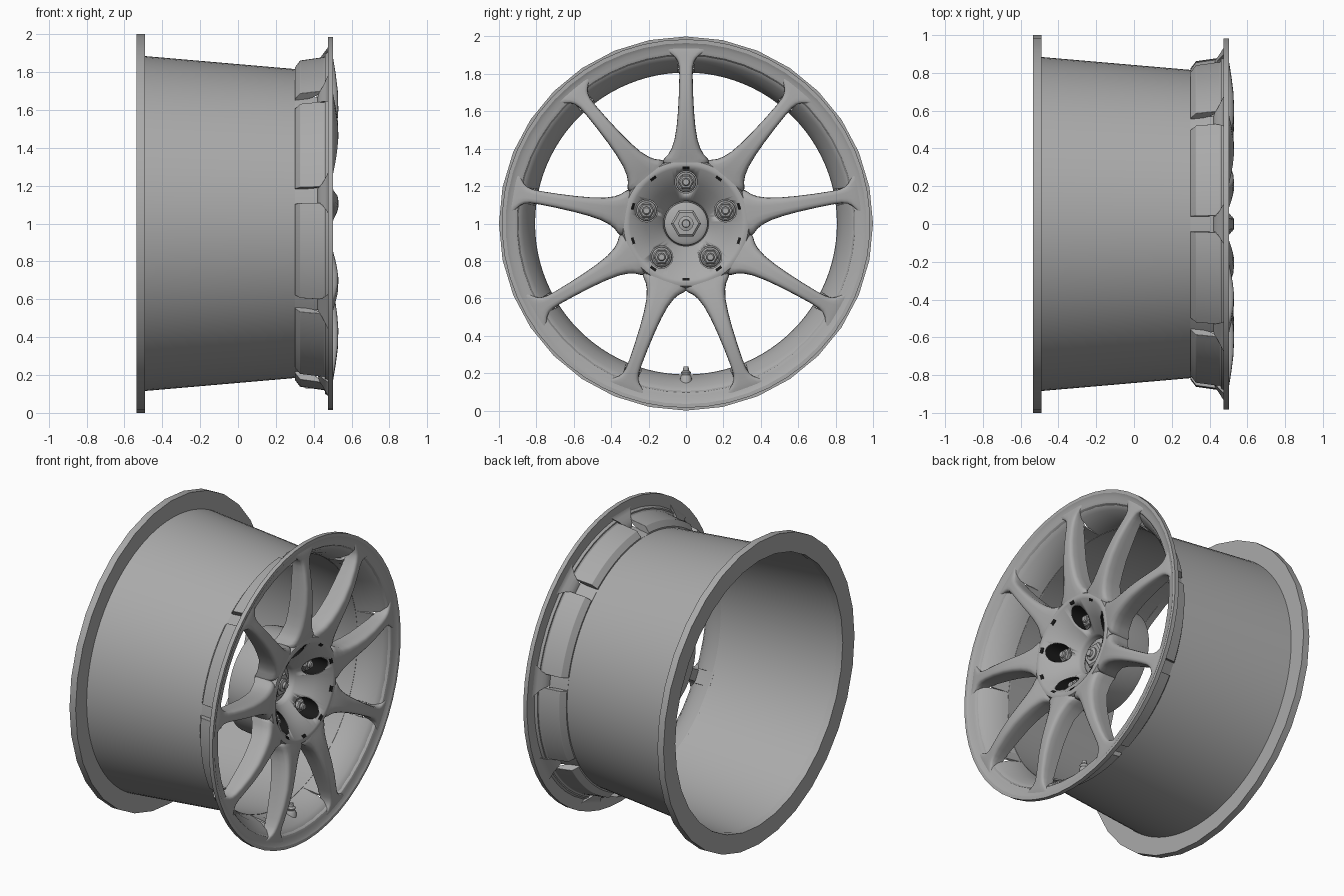
import bpy, bmesh
from math import sin, cos, pi, radians, hypot
from mathutils import Vector

if "Cube" in bpy.data.objects:
    bpy.data.objects.remove(bpy.data.objects["Cube"])


def material(name, v):
    m = bpy.data.materials.new(name)
    m.diffuse_color = (v, v, v, 1)
    m.use_nodes = True
    m.node_tree.nodes["Principled BSDF"].inputs["Base Color"].default_value = m.diffuse_color
    return m


black = material("dark", 0.01)
grey = material("grey_metal", 0.4)


def polar(x, r, a, t=0.0):
    # axle runs along x through z = 1; t is a sideways offset
    return Vector((x, r * cos(a) - t * sin(a), 1 + r * sin(a) + t * cos(a)))


def finish(name, bm, angle=35, mat=grey, bevel=0):
    bmesh.ops.remove_doubles(bm, verts=bm.verts, dist=1e-5)
    bmesh.ops.recalc_face_normals(bm, faces=bm.faces)
    me = bpy.data.meshes.new(name)
    bm.to_mesh(me)
    bm.free()
    ob = bpy.data.objects.new(name, me)
    bpy.context.collection.objects.link(ob)
    me.materials.append(mat)
    if bevel:
        m = ob.modifiers.new("bevel", 'BEVEL')
        m.width, m.segments, m.limit_method = bevel, 3, 'ANGLE'
        m.angle_limit = radians(40)
    bpy.ops.object.select_all(action='DESELECT')
    ob.select_set(True)
    bpy.context.view_layer.objects.active = ob
    bpy.ops.object.shade_smooth_by_angle(angle=radians(angle))
    return ob


def skin(bm, rings, closed_ring=True, loop=False, caps=False):
    vs = [[bm.verts.new(p) for p in ring] for ring in rings]
    n = len(vs[0])
    pairs = list(zip(vs, vs[1:])) + ([(vs[-1], vs[0])] if loop else [])
    for a, b in pairs:
        for i in range(n if closed_ring else n - 1):
            j = (i + 1) % n
            bm.faces.new((a[i], a[j], b[j], b[i]))
    if caps:
        bm.faces.new(vs[0])
        bm.faces.new(vs[-1])


def lathe(name, profile, n, **kw):
    # closed profile of (radius, x)
    bm = bmesh.new()
    rings = [[polar(x, r, pi / 2 + 2 * pi * k / n) for r, x in profile] for k in range(n)]
    skin(bm, rings, loop=True)
    return finish(name, bm, **kw)


def arc(name, profile, a0, a1, n, **kw):
    # part of a lathe between two angles in degrees
    bm = bmesh.new()
    skin(bm, [[polar(x, r, radians(a0 + (a1 - a0) * i / n)) for r, x in profile]
              for i in range(n + 1)], caps=True)
    return finish(name, bm, **kw)


def turned(name, profile, n, cy=0.0, cz=1.0, **kw):
    # small capped part turned about an axis parallel to x
    bm = bmesh.new()
    rings = [[Vector((x, cy + r * cos(2 * pi * k / n), cz + r * sin(2 * pi * k / n)))
              for k in range(n)] for r, x in profile]
    skin(bm, rings, caps=True)
    return finish(name, bm, **kw)


# barrel and rear flange
lathe("barrel", [(0.885, -0.50), (0.815, 0.31), (0.807, 0.31), (0.877, -0.50)], 96)
lathe("rear_flange", [(1.0, -0.535), (1.0, -0.49), (0.877, -0.49), (0.877, -0.535)], 32)

# front lip and the ring the spokes run into
lathe("front_lip", [(0.985, 0.475), (0.985, 0.503), (0.965, 0.503), (0.945, 0.492), (0.92, 0.490),
                    (0.905, 0.485), (0.896, 0.474), (0.892, 0.46), (0.90, 0.46), (0.91, 0.475)],
      54, angle=25)

# window walls between the spokes, with a recessed floor behind each spoke end
wall = [(0.807, 0.30), (0.825, 0.30), (0.862, 0.328), (0.88, 0.455), (0.908, 0.478),
        (0.898, 0.476), (0.872, 0.45), (0.837, 0.40), (0.815, 0.34)]
floor = [(0.807, 0.30), (0.817, 0.30), (0.835, 0.425), (0.825, 0.425)]
for k in range(9):
    a = 90 + 40 * k
    arc("window_wall", wall, a + 2.8, a + 37.2, 14, bevel=0.01)
    arc("recess_floor", floor, a - 3.2, a + 3.2, 3)

# spokes: radius, half width, front x, back x
stations = [(0.305, 0.105, 0.484, 0.33), (0.335, 0.122, 0.490, 0.34), (0.35, 0.112, 0.494, 0.35),
            (0.37, 0.093, 0.499, 0.36), (0.40, 0.076, 0.506, 0.37), (0.45, 0.060, 0.515, 0.39),
            (0.52, 0.049, 0.524, 0.40), (0.60, 0.042, 0.530, 0.41), (0.70, 0.037, 0.527, 0.415),
            (0.79, 0.035, 0.516, 0.42), (0.84, 0.037, 0.508, 0.42), (0.87, 0.045, 0.503, 0.43),
            (0.89, 0.058, 0.500, 0.445), (0.91, 0.082, 0.497, 0.46), (0.93, 0.105, 0.493, 0.475),
            (0.95, 0.11, 0.487, 0.478)]
for k in range(9):
    a = radians(90 + 40 * k)
    bm = bmesh.new()
    rings = []
    for r, h, xf, xb in stations:
        d = xf - xb
        half = [(1.0, xb), (1.02, xf - 0.5 * d), (1.0, xf - 0.2 * d),
                (0.88, xf - 0.07 * d), (0.65, xf - 0.01 * d), (0.3, xf)]
        sec = [(h * s, x) for s, x in half] + [(-h * s, x) for s, x in reversed(half)]
        rings.append([polar(x, r, a, t) for t, x in sec])
    skin(bm, rings, caps=True)
    finish("spoke", bm, angle=50)


def cone_x(r):
    # height of the dished hub face at a radius
    return 0.33 + 0.157 * (r - 0.13) / 0.17


# dished hub with rear mounting pad
hub = lathe("hub", [(0.12, 0.18), (0.33, 0.16), (0.335, 0.20), (0.345, 0.44), (0.343, 0.472),
                    (0.335, 0.486), (0.318, 0.491), (0.30, cone_x(0.30)), (0.215, cone_x(0.215)),
                    (0.13, cone_x(0.13)), (0.12, 0.315)], 72, angle=40)

# centre cap, nut and stud
turned("centre_cap", [(0.125, 0.20), (0.115, 0.29), (0.10, 0.30)], 40)
turned("centre_nut", [(0.08, 0.29), (0.08, 0.315), (0.068, 0.325)], 6)
turned("centre_stud", [(0.04, 0.32), (0.04, 0.335), (0.022, 0.34), (0.02, 0.355)], 20)

# five lug nuts in dark-walled holes
R = 0.06
for k in range(5):
    a = radians(90 + 72 * k)
    y, z = 0.222 * cos(a), 1 + 0.222 * sin(a)
    cutter = turned("lug_hole_cutter", [(R, 0.33), (R, 0.60)], 28, y, z)
    cutter.hide_render = True
    cutter.hide_set(True)
    m = hub.modifiers.new("lug_hole", 'BOOLEAN')
    m.operation, m.solver, m.object = 'DIFFERENCE', 'EXACT', cutter
    bm = bmesh.new()
    ring = [(y + (R - 0.001) * cos(2 * pi * i / 28), z + (R - 0.001) * sin(2 * pi * i / 28))
            for i in range(28)]
    skin(bm, [[Vector((0.331, p, q)) for p, q in ring],
              [Vector((cone_x(hypot(p, q - 1)), p, q)) for p, q in ring]])
    finish("lug_hole_wall", bm, mat=black)
    turned("lug_washer", [(0.056, 0.32), (0.053, 0.345), (0.044, 0.352)], 24, y, z)
    turned("lug_nut", [(0.042, 0.345), (0.042, 0.37), (0.034, 0.377)], 6, y, z)
    turned("lug_stud", [(0.022, 0.37), (0.022, 0.39), (0.016, 0.396)], 16, y, z)

# small dark marks around the rim of the dish
for k in range(10):
    a = radians(90 + 36 * k)
    bm = bmesh.new()
    sec = [(0.29, 0.46), (0.305, 0.46), (0.305, 0.492), (0.29, 0.482)]
    skin(bm, [[polar(x, r, a, t) for r, x in sec] for t in (-0.018, 0.018)], caps=True)
    finish("hub_mark", bm, mat=black)

# valve stem pointing inward at the bottom window
bm = bmesh.new()
stem = [(0.87, 0.034), (0.82, 0.03), (0.81, 0.022), (0.795, 0.028), (0.785, 0.016), (0.765, 0.014)]
skin(bm, [[Vector((0.39 + w * cos(i * pi / 8), w * sin(i * pi / 8), 1 - r)) for i in range(16)]
          for r, w in stem], caps=True)
finish("valve_stem", bm)
